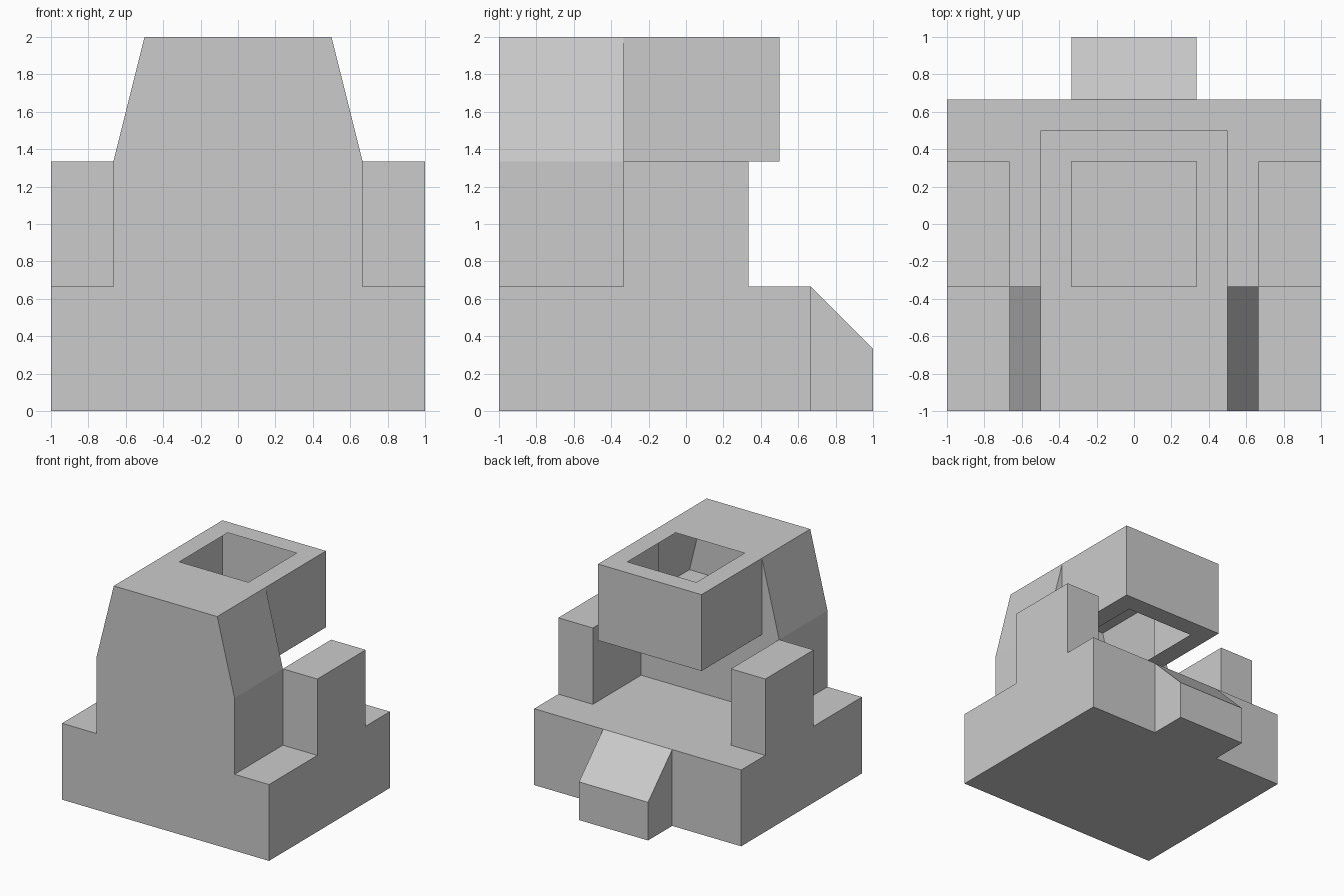
import bpy

T = 1 / 3  # basic module of the block layout

cube = bpy.data.objects.get("Cube")
if cube:
    bpy.data.objects.remove(cube, do_unlink=True)

grey = bpy.data.materials.new("plain_grey")
grey.use_nodes = True
colour = (0.6, 0.6, 0.6, 1)
grey.diffuse_color = colour
grey.node_tree.nodes["Principled BSDF"].inputs["Base Color"].default_value = colour


def add_mesh(name, verts, faces):
    mesh = bpy.data.meshes.new(name)
    mesh.from_pydata(verts, [], faces)
    mesh.materials.append(grey)
    obj = bpy.data.objects.new(name, mesh)
    bpy.context.collection.objects.link(obj)
    return obj


def prism(name, profile, place, near, far):
    """Closed solid: a 2D profile swept from near to far."""
    n = len(profile)
    verts = [place(a, b, d) for d in (near, far) for a, b in profile]
    faces = [list(range(n))[::-1], list(range(n, 2 * n))]
    faces += [(i, (i + 1) % n, (i + 1) % n + n, i + n) for i in range(n)]
    return add_mesh(name, verts, faces)


def rect(x, y0, y1):
    return [(-x, y0), (x, y0), (x, y1), (-x, y1)]


def box(name, x0, x1, y0, y1, z0, z1):
    outline = [(x0, y0), (x1, y0), (x1, y1), (x0, y1)]
    return prism(name, outline, lambda a, b, d: (a, b, d), z0, z1)


def plate(name, z, outer, inner, sides, up):
    """Thin sheet around a rectangular opening."""
    verts = [(x, y, z) for x, y in outer + inner]
    faces = [(i, (i + 1) % 4, (i + 1) % 4 + 4, i + 4) for i in sides]
    return add_mesh(name, verts, faces if up else [f[::-1] for f in faces])


# Base slab, lower tower and side posts
box("base", -1, 1, -1, 2 * T, 0, 2 * T)
box("lower_tower", -2 * T, 2 * T, -1, -T, 2 * T, 4 * T)
for side, x in (("right", -1), ("left", 2 * T)):
    box(side + "_post", x, x + T, -T, T, 2 * T, 4 * T)

# Sloped step at the back
prism("back_step", [(2 * T, 0), (1, 0), (1, T), (2 * T, 2 * T)],
      lambda a, b, d: (d, a, b), -T, T)

# Hollow tapered tower top, with narrow cheeks beside the overhang
gable = [(-2 * T, 4 * T), (2 * T, 4 * T), (0.5, 2), (-0.5, 2)]
verts = [(x, y, z) for y in (-1, -T) for x, z in gable]
verts += [(-0.5, -T, 4 * T), (0.5, -T, 4 * T)]
add_mesh("tower_top", verts,
         [(0, 1, 2, 3), (1, 5, 6, 2), (0, 3, 7, 4), (4, 7, 8), (5, 9, 6)])

# Hollow overhang walls, open towards the tower
outer = rect(0.5, -T, 0.5)
walls = [(x, y, z) for z in (4 * T, 2) for x, y in outer]
add_mesh("overhang_walls", walls, [(i, (i + 1) % 4, (i + 1) % 4 + 4, i + 4) for i in (1, 2, 3)])

# Top and bottom sheets with a square opening
opening = rect(T, -T, T)
plate("top_plate", 2, rect(0.5, -1, 0.5), opening, (0, 1, 2, 3), True)
plate("overhang_bottom", 4 * T, outer, opening, (1, 2, 3), False)
